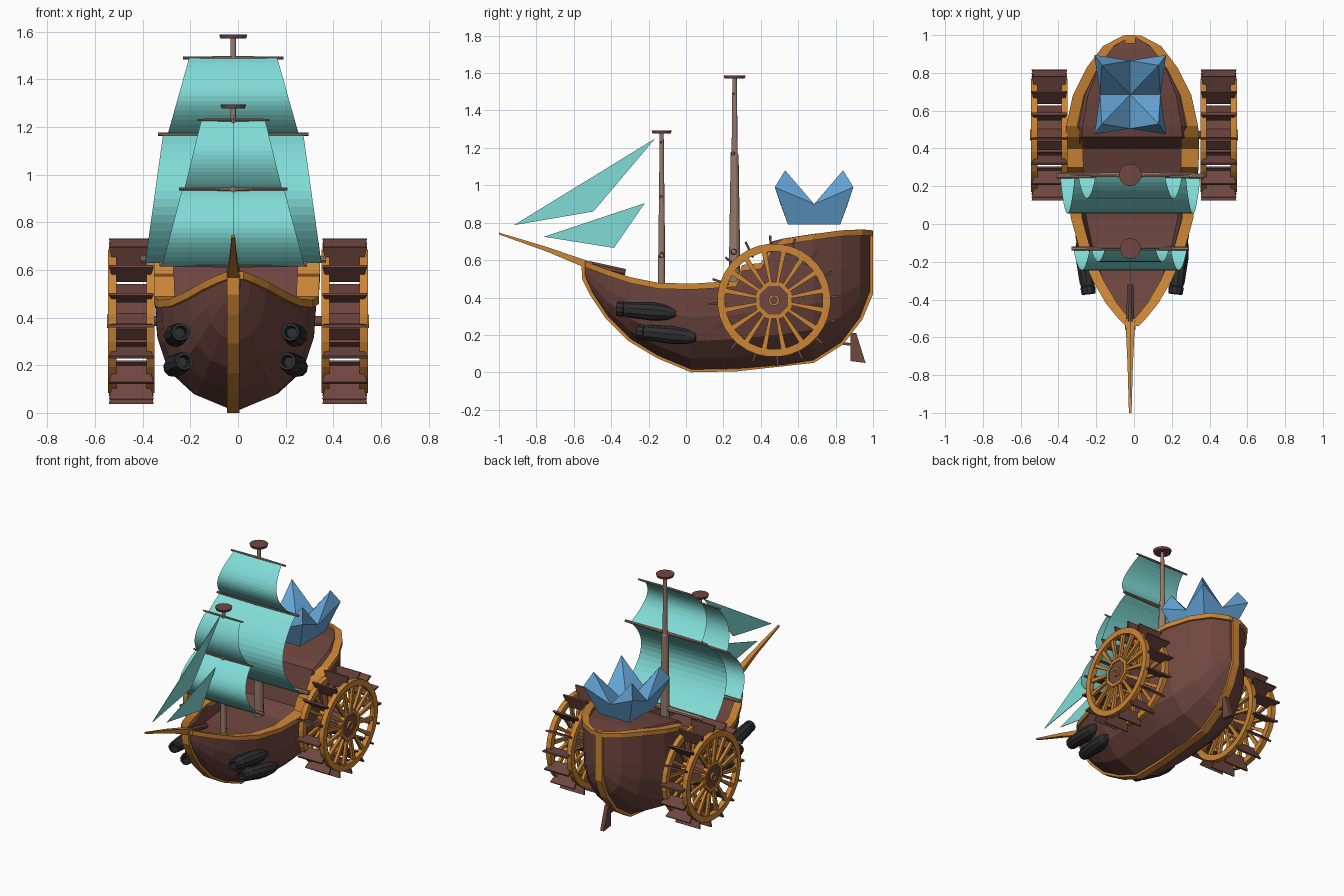
import bpy, bmesh
from math import sin, cos, pi, tau
from mathutils import Vector

if "Cube" in bpy.data.objects:
    bpy.data.objects.remove(bpy.data.objects["Cube"])

X = -0.02    # centre line of keel, masts and sails
HX = -0.01   # centre line of hull


def material(name, rgb):
    m = bpy.data.materials.new(name)
    m.diffuse_color = (*rgb, 1)
    m.use_nodes = True
    m.node_tree.nodes["Principled BSDF"].inputs["Base Color"].default_value = m.diffuse_color
    return m


BROWN = material("brown_wood", (0.16, 0.062, 0.05))
ORANGE = material("orange_wood", (0.6, 0.235, 0.035))
PALE = material("pale_wood", (0.31, 0.2, 0.15))
TEAL = material("teal_cloth", (0.22, 0.72, 0.68))
BLUE = material("blue_crystal", (0.13, 0.38, 0.68))
IRON = material("iron", (0.027, 0.028, 0.03))


def build(name, mat, parts, recalc=True):
    """Make one object from a list of (verts, faces) parts."""
    bm = bmesh.new()
    for verts, faces in parts:
        vs = [bm.verts.new(v) for v in verts]
        for f in faces:
            bm.faces.new([vs[i] for i in f])
    if recalc:
        bmesh.ops.recalc_face_normals(bm, faces=bm.faces)
    me = bpy.data.meshes.new(name)
    bm.to_mesh(me)
    bm.free()
    me.materials.append(mat)
    ob = bpy.data.objects.new(name, me)
    bpy.context.collection.objects.link(ob)
    return ob


def loft(rings, wrap=False):
    """Skin closed rings; cap the ends or wrap last to first."""
    n, m = len(rings[0]), len(rings)
    verts = [v for r in rings for v in r]
    faces = [(a * n + i, a * n + (i + 1) % n, (a + 1) % m * n + (i + 1) % n, (a + 1) % m * n + i)
             for a in range(m if wrap else m - 1) for i in range(n)]
    if not wrap:
        faces += [tuple(range(n)), tuple(range((m - 1) * n, m * n))]
    return verts, faces


def lathe(profile, origin, axis=(0, 0, 1), n=12, wrap=False):
    """Revolve (distance, radius) points about an axis."""
    q = Vector((0, 0, 1)).rotation_difference(Vector(axis))
    return loft([[Vector(origin) + q @ Vector((r * cos(tau * (i + .5) / n), r * sin(tau * (i + .5) / n), d))
                  for i in range(n)] for d, r in profile], wrap)


def plate(yz, x, half):
    """Extrude a side-view outline across x."""
    return loft([[(x + s * half, y, z) for y, z in yz] for s in (-1, 1)])


# Hull: stations of y, keel z, sheer z, half width, deck z
STATIONS = [
    (-.54, .50, .58, .02, .55), (-.50, .42, .565, .06, .49), (-.42, .30, .535, .125, .44),
    (-.30, .18, .495, .195, .41), (-.15, .09, .465, .26, .39), (.03, .015, .46, .31, .38),
    (.27, .02, .475, .335, .39), (.30, .022, .56, .338, .40), (.40, .03, .57, .34, .44),
    (.46, .035, .66, .34, .70), (.52, .04, .70, .335, .715), (.68, .065, .725, .30, .74),
    (.83, .16, .745, .225, .755), (.93, .29, .75, .14, .75), (.985, .42, .745, .035, .74)]
rings = []
for y, k, s, w, d in STATIONS:
    belt = s - .02 if y < .28 else .46 + (y - .27) * .15
    side = [(w * f, k + (belt - k) * u) for f, u in
            ((.07, 0), (.53, .14), (.84, .36), (.97, .66), (1, 1))]
    side += [(w, s), (w * .84, s), (w * .78, d)]
    rings.append([(HX + a, y, z) for a, z in side] + [(HX - a, y, z) for a, z in reversed(side)])
build("hull", BROWN, [loft(rings)])

# Rail along the top edge, both sides
parts = []
for sx in (-1, 1):
    rail = []
    for y, k, s, w, d in STATIONS:
        inner = max(w - (.08 if .26 < y < .5 else .045), .002)
        rail.append([(HX + sx * a, y + (.012 if y > .9 else 0), s + h) for a, h in
                     ((w + .014, -.018), (w + .014, .014), (inner, .014), (inner, -.018))])
    parts.append(loft(rail))
build("rail", ORANGE, parts)

# Keel band from stem to stern post
path = [Vector((y, z)) for y, z in [(-.545, .59)] + [(s[0], s[1]) for s in STATIONS if not .28 < s[0] < .6]
        + [(.985, .755)]]
band = []
for i, p in enumerate(path):
    t = (path[min(i + 1, len(path) - 1)] - path[max(i - 1, 0)]).normalized()
    nrm = Vector((t.y, -t.x))
    a, b = p + nrm * .015, p - nrm * .03
    band.append([(X - .027, *a), (X + .027, *a), (X + .027, *b), (X - .027, *b)])
build("keel_band", ORANGE, [loft(band)])

# Bowsprit and its inboard butt
build("bowsprit", ORANGE, [loft([[(X + a * h, y, z + b * v) for a, b in ((-1, -1), (1, -1), (1, 1), (-1, 1))]
      for y, z, h, v in ((-1, .742, .007, .005), (-.75, .66, .014, .012), (-.5, .565, .026, .022))])])
build("bowsprit_butt", BROWN, [lathe([(0, .022), (.2, .018)], (X, -.52, .575), (0, 1, -.2), 8)])

# Rudder
build("rudder", BROWN, [plate([(.88, .21), (.91, .21), (.96, .05), (.88, .06)], X, .014),
                        plate([(.82, .165), (.89, .155), (.89, .14), (.82, .15)], X, .008)])

# Masts with lookout discs
build("main_mast", PALE, [lathe([(.38, .032), (.66, .03), (1.16, .022), (1.17, .017), (1.575, .012)], (X, .26, 0))])
build("fore_mast", PALE, [lathe([(.38, .02), (.63, .019), (.94, .015), (1.285, .011)], (X, -.13, 0))])
build("lookout_discs", BROWN, [lathe([(1.572, .055), (1.588, .06)], (X, .26, 0), n=16),
                               lathe([(1.278, .05), (1.294, .055)], (X, -.13, 0), n=16)])

# Yards: mast y, z, half length, radius
yards = [(.255, 1.49, .21, .009), (.25, 1.17, .315, .012), (.255, .645, .39, .02),
         (-.135, 1.23, .153, .007), (-.135, .94, .228, .009), (-.13, .625, .31, .016)]
build("yards", PALE, [lathe([(-h, r * .7), (0, r), (h, r * .7)], (X, y, z), (1, 0, 0), 8) for y, z, h, r in yards])


def sail(y, z0, h0, z1, h1, bulge, n=16):
    verts = []
    for i in range(n + 1):
        t = i / n
        h, yy, z = h0 + (h1 - h0) * t, y - bulge * sin(pi * t) ** .85, z0 + (z1 - z0) * t
        verts += [(X - h, yy, z), (X + h, yy, z)]
    return verts, [(2 * i, 2 * i + 2, 2 * i + 3, 2 * i + 1) for i in range(n)]


# Square sails
build("main_sails", TEAL, [sail(.25, 1.49, .185, 1.17, .275, .115), sail(.245, 1.165, .295, .63, .37, .19)], False)
build("fore_sails", TEAL, [sail(-.135, 1.225, .135, .94, .205, .065), sail(-.135, .935, .215, .615, .30, .11)], False)

# Triangular head sails
build("head_sails", TEAL, [plate(p, X, .002) for p in (
    [(-.165, 1.25), (-.495, .86), (-.92, .787)], [(-.22, .905), (-.385, .665), (-.76, .725)])])

# Paddle wheels
WY, WZ = .47, .385


def radial(a, x, sections):
    """Tapered bar pointing out of the wheel: (radius, tangent half, x half)."""
    return loft([[(x + i * hx, WY + r * cos(a) - j * ht * sin(a), WZ + r * sin(a) + j * ht * cos(a))
                  for i, j in ((-1, -1), (1, -1), (1, 1), (-1, 1))] for r, ht, hx in sections])


for label, s in (("left", -1), ("right", 1)):
    frame, blades, hub = [], [], []
    for x in (.368, .528):
        c = (s * x, WY, WZ)
        frame.append(lathe([(-.017, .262), (.017, .262), (.017, .303), (-.017, .303)], c, (1, 0, 0), 32, True))
        frame.append(lathe([(-.017, .082), (.017, .082), (.017, .105), (-.017, .105)], c, (1, 0, 0), 8, True))
        frame += [radial(tau * (i + .5) / 16, s * x, [(.095, .008, .01), (.27, .014, .01)]) for i in range(16)]
    frame.append(lathe([(-.02, .018), (.02, .018), (.02, .03), (-.02, .03)], (s * .53, WY, WZ), (1, 0, 0), 12, True))
    blades = [radial(tau * (i + .15) / 16, s * .448, [(.255, .006, .072), (.347, .006, .094)]) for i in range(16)]
    hub = [lathe([(-.09, .085), (.09, .085)], (s * .448, WY, WZ), (1, 0, 0), 8),
           lathe([(-.15, .022), (.093, .022)] if s > 0 else [(-.093, .022), (.15, .022)],
                 (s * .448, WY, WZ), (1, 0, 0), 12)]
    build(label + "_wheel_frame", ORANGE, frame)
    build(label + "_wheel_paddles", BROWN, blades)
    build(label + "_wheel_hub", BROWN, hub)

# Cannons, two per side, with hollow muzzles
gun = [(.06, .022), (0, .026), (0, .038), (.035, .041), (.04, .036), (.06, .042), (.2, .049), (.27, .04), (.32, .02)]
parts = []
for s in (-1, 1):
    for muzzle, tail in (((.23, -.37, .34), (.265, -.05, .315)), ((.215, -.26, .218), (.275, .06, .185))):
        m = Vector((HX + s * muzzle[0], *muzzle[1:]))
        t = Vector((HX + s * tail[0], *tail[1:]))
        parts.append(lathe(gun, m, t - m, 10))
build("cannons", IRON, parts)

# Crystal crown floating over the stern: base, valley, corner and peak per quarter
verts, faces = [(0, 0, .84)], []
for sx, sy in ((1, 1), (-1, 1), (-1, -1), (1, -1)):
    verts += [(sx * .12, sy * .14, .79), (sx * .19, sy * .21, .99), (sx * .15, sy * .155, 1.08)]
    verts.append((0, sy * .18, .9) if sx == sy else (sx * .16, 0, .9))
for q in range(4):
    b, c, p, v = range(1 + 4 * q, 5 + 4 * q)
    u = 1 + 4 * ((q - 1) % 4) + 3          # previous valley
    b2 = 1 + 4 * ((q + 1) % 4)             # next base
    faces += [(b, c, u), (b, v, c), (b, b2, v), (u, c, p), (c, v, p), (u, p, 0), (p, v, 0)]
faces.append((1, 5, 9, 13))
build("crystal_crown", BLUE, [([(X + a, .685 + b, c) for a, b, c in verts], faces)])
